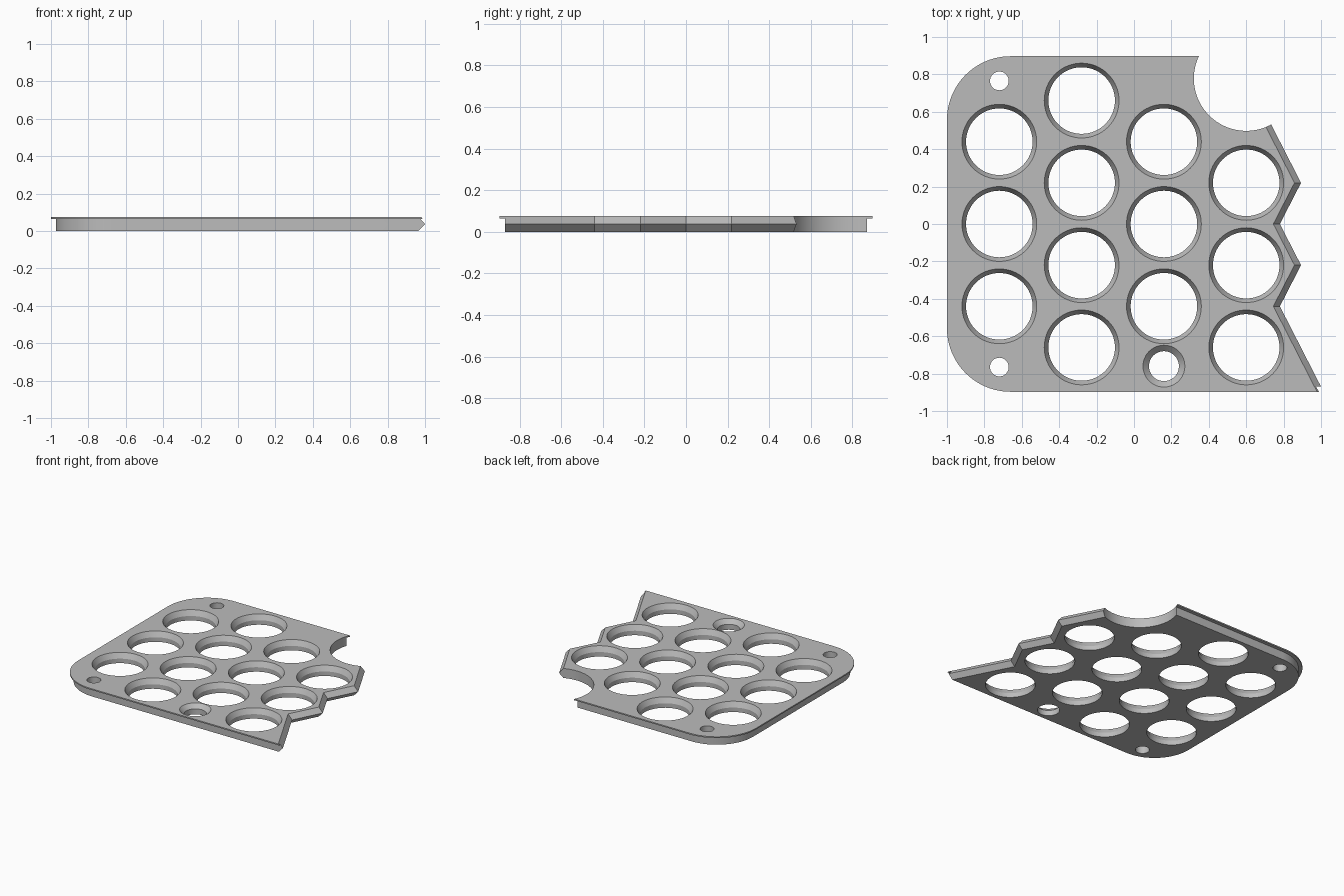
import bpy, bmesh, math

if "Cube" in bpy.data.objects:
    bpy.data.objects.remove(bpy.data.objects["Cube"])

TOP, LIP, RIDGE = 0.075, 0.065, 0.037

# Single flat grey
grey = bpy.data.materials.new("light_grey")
grey.use_nodes = True
colour = (0.5, 0.5, 0.5, 1)
grey.diffuse_color = colour
grey.node_tree.nodes["Principled BSDF"].inputs["Base Color"].default_value = colour


def make_object(name, bm):
    bmesh.ops.recalc_face_normals(bm, faces=bm.faces[:])
    mesh = bpy.data.meshes.new(name)
    bm.to_mesh(mesh)
    bm.free()
    obj = bpy.data.objects.new(name, mesh)
    bpy.context.collection.objects.link(obj)
    mesh.materials.append(grey)
    return obj


def loft(bm, rings):
    """Skin a stack of equal-length closed rings and cap both ends."""
    loops = [[bm.verts.new(p) for p in ring] for ring in rings]
    n = len(loops[0])
    for low, high in zip(loops, loops[1:]):
        for i in range(n):
            j = (i + 1) % n
            bm.faces.new((low[i], low[j], high[j], high[i]))
    bm.faces.new(loops[0][::-1])
    bm.faces.new(loops[-1])


def outline(z, inset):
    """Plate outline with rounded left corners and a zigzag right edge."""
    bulge = 0.035 * (z / RIDGE if z < RIDGE else (TOP - z) / (TOP - RIDGE))
    left, y_end, r = -1 + inset, 0.897 - inset, 0.34 - inset
    slope = 0.5116
    pts = [(0.745 + (y_end - 0.44) * slope + bulge, -y_end)]
    pts += [(x + bulge, y) for x, y in
            ((0.745, -0.44), (0.858, -0.22), (0.745, 0), (0.858, 0.22))]
    pts.append((0.858 - (y_end - 0.22) * slope + bulge, y_end))
    for side, start in ((1, 90), (-1, 180)):
        for i in range(25):
            a = math.radians(start + 90 * i / 24)
            pts.append((left + r + r * math.cos(a),
                        side * (y_end - r) + r * math.sin(a)))
    return [(x, y, z) for x, y in pts]


# Plate: body, ridged right edge and thin overhanging lip
bm = bmesh.new()
loft(bm, [outline(0, 0.027), outline(RIDGE, 0.027), outline(LIP, 0.027),
          outline(LIP, 0), outline(TOP, 0)])
plate = make_object("holder_plate", bm)

# Hole cutters: lathe profiles of (radius, height)
cut = bmesh.new()


def bore(x, y, profile, sides=64):
    angles = [2 * math.pi * i / sides for i in range(sides)]
    loft(cut, [[(x + r * math.cos(a), y + r * math.sin(a), z) for a in angles]
               for r, z in profile])


def countersunk(r, top_r, depth):
    over = 0.02
    return [(r, -over), (r, TOP - depth), (top_r, TOP), (top_r, TOP + over)]


pocket = countersunk(0.178, 0.2, 0.04)
columns = {-0.72: (0.44, 0, -0.44), -0.28: (0.66, 0.22, -0.22, -0.66),
           0.16: (0.44, 0, -0.44), 0.6: (0.22, -0.22, -0.66)}
for x, rows in columns.items():
    for y in rows:
        bore(x, y, pocket)

# Screw hole, two corner holes and the round bite out of the back edge
bore(0.16, -0.76, countersunk(0.08, 0.112, 0.032), 48)
for y in (0.765, -0.765):
    bore(-0.72, y, [(0.05, -0.02), (0.05, 0.1)], 32)
bore(0.6, 0.778, [(0.28, -0.02), (0.28, 0.1)], 96)
cutter = make_object("hole_cutter", cut)
cutter.hide_render = True

mod = plate.modifiers.new("holes", "BOOLEAN")
mod.operation = "DIFFERENCE"
mod.solver = "EXACT"
mod.object = cutter
bpy.context.view_layer.objects.active = plate
plate.select_set(True)
cutter.select_set(False)
bpy.ops.object.modifier_apply(modifier=mod.name)
bpy.data.objects.remove(cutter)

# Drop the loose corner scrap beyond the bite
bm = bmesh.new()
bm.from_mesh(plate.data)
scrap = [v for v in bm.verts if v.co.x > 0.4 and v.co.y > 0.7
         and (v.co.x - 0.6) ** 2 + (v.co.y - 0.778) ** 2 > 0.079]
bmesh.ops.delete(bm, geom=scrap, context="VERTS")
bm.to_mesh(plate.data)
bm.free()
bpy.ops.object.shade_smooth_by_angle(angle=math.radians(25))
